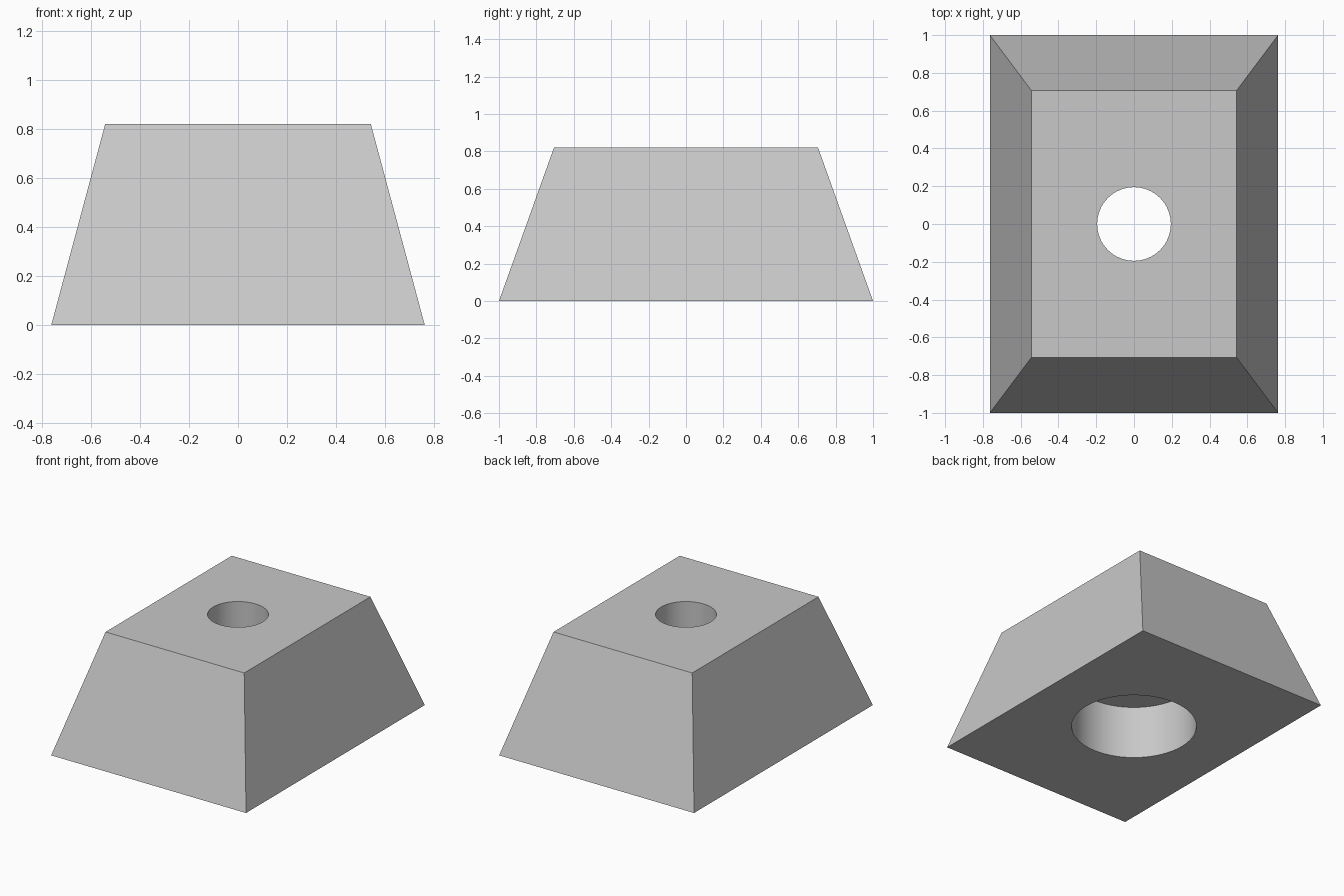
import bpy
import bmesh
from math import radians

HEIGHT = 0.82
BASE_X, BASE_Y = 0.763, 1.0
TOP_X, TOP_Y = 0.543, 0.706

default = bpy.data.objects.get("Cube")
if default:
    bpy.data.objects.remove(default, do_unlink=True)

grey = bpy.data.materials.new("grey")
grey.use_nodes = True
colour = (0.58, 0.58, 0.58, 1)
grey.diffuse_color = colour
grey.node_tree.nodes["Principled BSDF"].inputs["Base Color"].default_value = colour

# Tapered rectangular block
bm = bmesh.new()
bmesh.ops.create_cube(bm, size=2)
for v in bm.verts:
    top = v.co.z > 0
    v.co.x *= TOP_X if top else BASE_X
    v.co.y *= TOP_Y if top else BASE_Y
    v.co.z = HEIGHT if top else 0
mesh = bpy.data.meshes.new("tapered_foot")
bm.to_mesh(mesh)
bm.free()
mesh.materials.append(grey)
foot = bpy.data.objects.new("tapered_foot", mesh)
bpy.context.collection.objects.link(foot)


def bore(name, radius, z0, z1):
    """Cut a vertical round hole through the block between two heights."""
    bpy.ops.mesh.primitive_cylinder_add(
        vertices=64, radius=radius, depth=z1 - z0, location=(0, 0, (z0 + z1) / 2))
    cutter = bpy.context.object
    cutter.name = name
    cutter.hide_render = True
    cutter.data.materials.append(grey)
    mod = foot.modifiers.new(name, 'BOOLEAN')
    mod.operation = 'DIFFERENCE'
    mod.solver = 'EXACT'
    mod.object = cutter
    bpy.ops.object.select_all(action='DESELECT')
    foot.select_set(True)
    bpy.context.view_layer.objects.active = foot
    bpy.ops.object.modifier_apply(modifier=name)
    bpy.data.objects.remove(cutter, do_unlink=True)


# Wide recess in the underside, then the narrow screw hole above it
bore("recess_cutter", 0.41, -0.2, 0.38)
bore("hole_cutter", 0.195, 0.2, HEIGHT + 0.2)

bpy.ops.object.shade_smooth_by_angle(angle=radians(15))
